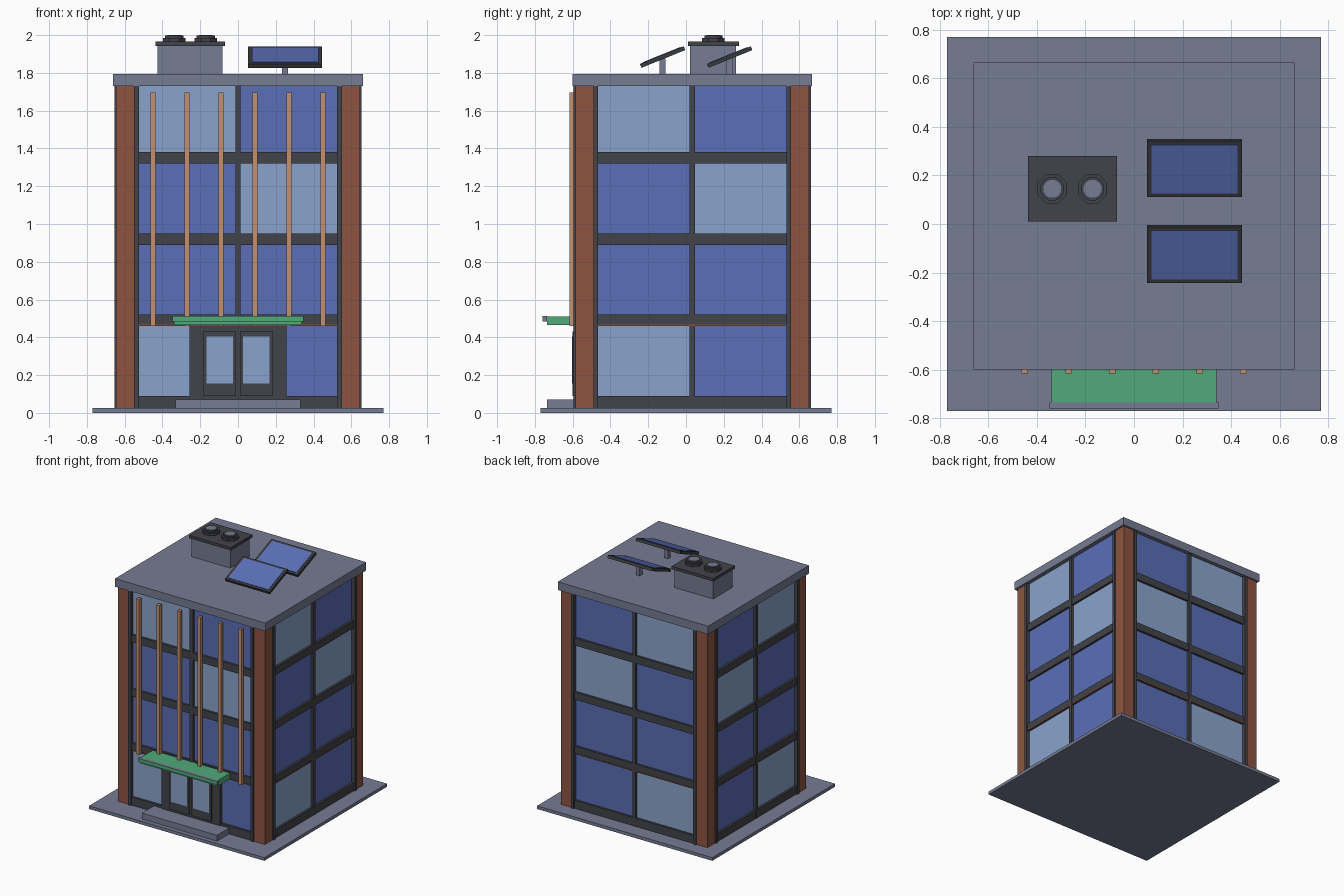
import bpy, bmesh, math
from mathutils import Matrix, Vector

cube = bpy.data.objects.get("Cube")
if cube:
    bpy.data.objects.remove(cube, do_unlink=True)


def material(name, r, g, b):
    def lin(c):
        c /= 255
        return c / 12.92 if c < 0.04 else ((c + 0.055) / 1.055) ** 2.4
    m = bpy.data.materials.new(name)
    m.use_nodes = True
    col = (lin(r), lin(g), lin(b), 1)
    m.diffuse_color = col
    m.node_tree.nodes["Principled BSDF"].inputs["Base Color"].default_value = col
    return m


CONCRETE = material("concrete", 118, 124, 147)
DARK = material("dark_metal", 66, 67, 74)
CHARCOAL = material("charcoal", 57, 58, 63)
BRICK = material("brick", 141, 84, 64)
WOOD = material("wood", 197, 145, 112)
BLUE = material("blue_glass", 90, 110, 182)
LIGHT = material("light_glass", 138, 164, 204)
GREEN = material("green", 80, 170, 122)


def finish(name, bm, *mats):
    me = bpy.data.meshes.new(name)
    bm.to_mesh(me)
    bm.free()
    for m in mats:
        me.materials.append(m)
    ob = bpy.data.objects.new(name, me)
    bpy.context.scene.collection.objects.link(ob)
    return ob


def boxes(name, mat, spans, extra=()):
    """One object from boxes given as (x0, x1, y0, y1, z0, z1)."""
    bm = bmesh.new()
    for x0, x1, y0, y1, z0, z1 in spans:
        centre = Vector((x0 + x1, y0 + y1, z0 + z1)) / 2
        size = (abs(x1 - x0), abs(y1 - y0), abs(z1 - z0))
        bmesh.ops.create_cube(bm, size=1, matrix=Matrix.Translation(centre) @ Matrix.Diagonal((*size, 1)))
    return finish(name, bm, mat, *extra)


CY = 0.033                 # building centre in y
HX, HY = 0.655, 0.628      # half sizes to the outer frame
GROUND, TOP = 0.025, 1.73

# Ground slab, roof slab and inner core
boxes("ground_slab", CONCRETE, [(-0.77, 0.77, -0.77, 0.77, 0, GROUND)])
boxes("roof_slab", CONCRETE, [(-0.661, 0.661, CY - 0.633, CY + 0.633, TOP, 1.795)])
boxes("core", DARK, [(-0.62, 0.62, CY - 0.593, CY + 0.593, GROUND, TOP)])

# Brick corner columns
boxes("corner_columns", BRICK, [
    (sx * 0.55, sx * 0.645, CY + sy * 0.523, CY + sy * 0.618, GROUND, TOP)
    for sx in (-1, 1) for sy in (-1, 1)])


def wall_box(side, u0, u1, z0, z1, inset, depth=0.03):
    """A box on a wall: u runs along it, inset is measured from the outer frame."""
    axis, s = side
    if axis == "y":
        a = HY - inset
        return (u0, u1, CY + s * a, CY + s * (a - depth), z0, z1)
    a = HX - inset
    return (s * a, s * (a - depth), CY + u0, CY + u1, z0, z1)


# Curtain walls: frames, floor bands and two panes per storey
WALLS = {"front": ("y", -1), "back": ("y", 1), "left": ("x", 1), "right": ("x", -1)}
ROWS = [(0.09, 0.46), (0.52, 0.89), (0.95, 1.32), (1.38, TOP)]
BANDS = [(GROUND, 0.09), (0.46, 0.52), (0.89, 0.95), (1.32, 1.38)]
for name, side in WALLS.items():
    edge = 0.55 if side[0] == "y" else 0.523
    pane = edge - 0.025
    boxes(name + "_wall_uprights", DARK, [
        wall_box(side, -edge, -pane, GROUND, TOP, 0, 0.05),
        wall_box(side, pane, edge, GROUND, TOP, 0, 0.05),
        wall_box(side, -0.014, 0.014, GROUND, TOP, 0.008)])
    boxes(name + "_floor_bands", DARK, [wall_box(side, -pane, pane, a, b, 0.01) for a, b in BANDS])
    boxes(name + "_brick_trim", BRICK, [wall_box(side, -pane, pane, 0.46, 0.467, 0.007, 0.009)])
    glass = {"light": [], "blue": []}
    for i, (z0, z1) in enumerate(ROWS):
        low_light = i in (0, 3)
        glass["light" if low_light else "blue"].append(wall_box(side, -pane, -0.014, z0, z1, 0.027, 0.01))
        glass["light" if i == 2 else "blue"].append(wall_box(side, 0.014, pane, z0, z1, 0.027, 0.01))
    boxes(name + "_light_panes", LIGHT, glass["light"])
    boxes(name + "_blue_panes", BLUE, glass["blue"])

# Entrance with two glazed doors and a step
FRONT = WALLS["front"]
boxes("entrance_surround", DARK, [wall_box(FRONT, -0.256, 0.256, GROUND, 0.462, 0.003)])
boxes("doors", DARK, [wall_box(FRONT, s * 0.012, s * 0.185, 0.09, 0.43, -0.006, 0.02) for s in (-1, 1)])
boxes("door_glass", LIGHT, [wall_box(FRONT, s * 0.026, s * 0.166, 0.155, 0.405, -0.009, 0.008) for s in (-1, 1)])
boxes("entrance_step", CONCRETE, [(-0.33, 0.33, -0.735, -0.58, GROUND, 0.072)])

# Canopy, with a lip that is green only on its front
boxes("canopy", GREEN, [(-0.34, 0.34, -0.737, -0.585, 0.465, 0.511)])
lip = boxes("canopy_lip", CONCRETE, [(-0.348, 0.348, -0.76, -0.735, 0.485, 0.512)], [GREEN])
for p in lip.data.polygons:
    p.material_index = 1 if p.normal.y < -0.5 else 0

# Wooden slats
boxes("wood_slats", WOOD, [
    (x - 0.013, x + 0.013, -0.617, -0.59, 0.46, 1.695)
    for x in (-0.45 + 0.18 * i for i in range(6))])

# Rooftop ventilation unit
boxes("vent_housing", CONCRETE, [(-0.425, -0.083, 0.022, 0.265, 1.79, 1.945)])
boxes("vent_cap", DARK, [(-0.437, -0.07, 0.01, 0.28, 1.943, 1.966)])


def discs(name, mat, radius, z0, z1, sides):
    bm = bmesh.new()
    for x in (-0.337, -0.171):
        bmesh.ops.create_cone(
            bm, cap_ends=True, segments=sides, radius1=radius, radius2=radius, depth=z1 - z0,
            matrix=Matrix.Translation((x, 0.145, (z0 + z1) / 2)) @ Matrix.Rotation(math.pi / sides, 4, "Z"))
    return finish(name, bm, mat)


discs("fan_flanges", DARK, 0.065, 1.964, 1.985, 8)
discs("fan_rings", DARK, 0.05, 1.984, 1.997, 12)
discs("fan_discs", CONCRETE, 0.038, 1.99, 2.0, 12)

# Tilted solar panels on posts
for name, y in (("front", -0.124), ("rear", 0.231)):
    boxes(name + "_panel_post", CONCRETE, [(0.234, 0.266, y - 0.016, y + 0.016, 1.79, 1.875)])
    frame = boxes(name + "_panel_frame", CHARCOAL, [(-0.196, 0.196, -0.125, 0.125, -0.011, 0.011)])
    glass = boxes(name + "_panel_glass", BLUE, [(-0.177, 0.177, -0.108, 0.108, 0.008, 0.014)])
    for ob in (frame, glass):
        ob.location = (0.25, y, 1.884)
        ob.rotation_euler.x = math.radians(22)
